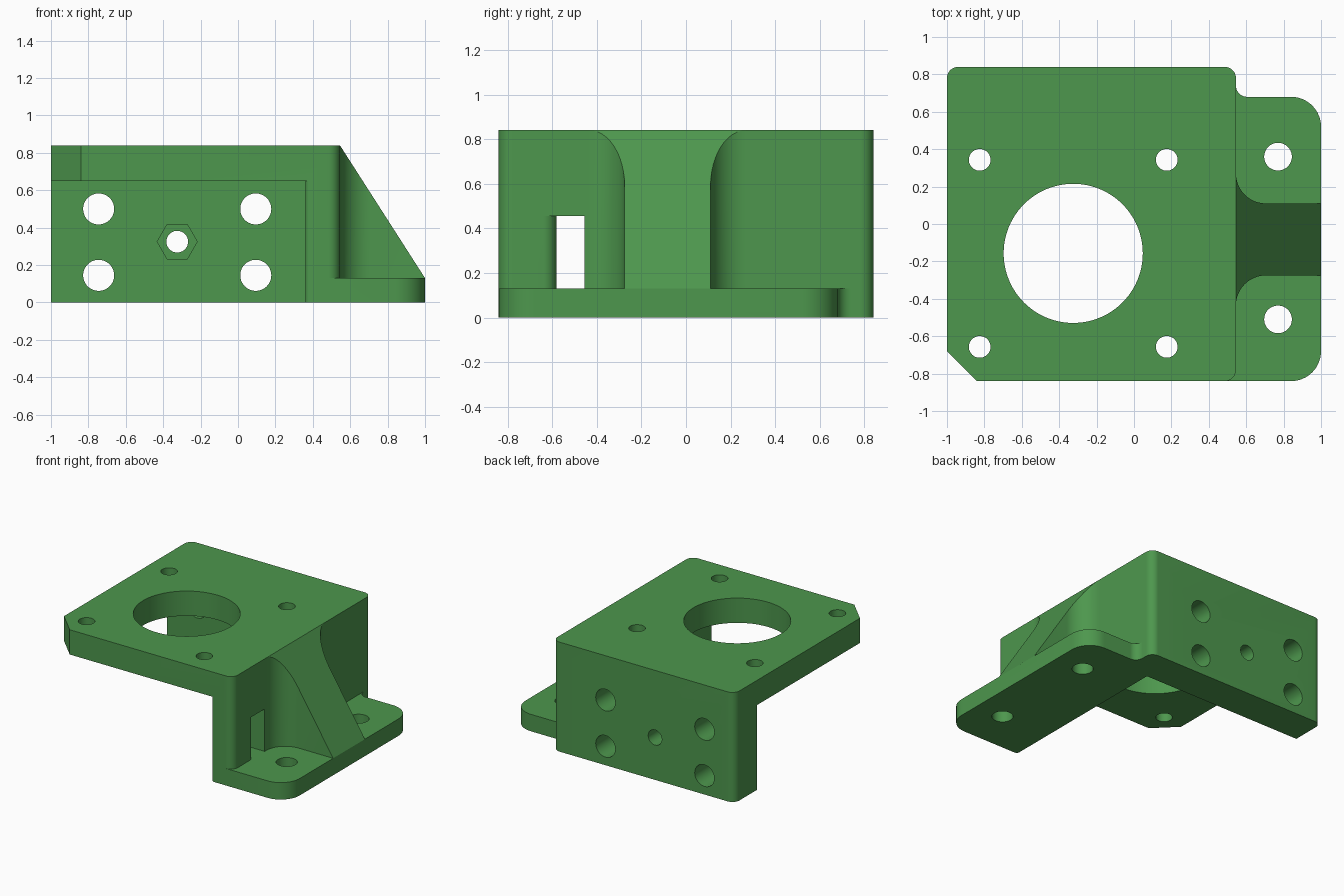
import bpy, bmesh, math
from mathutils import Vector

if "Cube" in bpy.data.objects:
    bpy.data.objects.remove(bpy.data.objects["Cube"])

green = bpy.data.materials.new("green plastic")
green.diffuse_color = (0.075, 0.31, 0.075, 1)
green.use_nodes = True
green.node_tree.nodes["Principled BSDF"].inputs["Base Color"].default_value = green.diffuse_color


def arc(cx, cy, r, start, end, n=12):
    """Points along an arc, angles in degrees."""
    angles = [math.radians(start + (end - start) * i / n) for i in range(n + 1)]
    return [(cx + r * math.cos(a), cy + r * math.sin(a)) for a in angles]


def circle(cx, cy, r, n=48):
    return arc(cx, cy, r, 0, 360, n)[:-1]


def prism(name, outline, low, high, along_y=False, slope=None):
    """Extrude an outline along z (or along y), optionally trimmed by a plane."""
    bm = bmesh.new()
    place = (lambda u, v, w: (u, w, v)) if along_y else (lambda u, v, w: (u, v, w))
    base = bm.faces.new([bm.verts.new(place(u, v, low)) for u, v in outline])
    top = bmesh.ops.extrude_face_region(bm, geom=[base])["geom"]
    moved = [g for g in top if isinstance(g, bmesh.types.BMVert)]
    bmesh.ops.translate(bm, verts=moved, vec=place(0, 0, high - low))
    if slope:
        cut = bmesh.ops.bisect_plane(bm, geom=bm.verts[:] + bm.edges[:] + bm.faces[:],
                                     plane_co=slope[0], plane_no=slope[1], clear_outer=True)
        bmesh.ops.holes_fill(bm, edges=[e for e in bm.edges if e.is_boundary])
    bmesh.ops.recalc_face_normals(bm, faces=bm.faces[:])
    mesh = bpy.data.meshes.new(name)
    bm.to_mesh(mesh)
    bm.free()
    mesh.materials.append(green)
    obj = bpy.data.objects.new(name, mesh)
    bpy.context.collection.objects.link(obj)
    return obj


def combine(target, other, operation):
    mod = target.modifiers.new(operation.lower(), 'BOOLEAN')
    mod.operation, mod.solver, mod.object = operation, 'EXACT', other
    bpy.context.view_layer.objects.active = target
    bpy.ops.object.modifier_apply(modifier=mod.name)
    bpy.data.objects.remove(other)


# Main block: chamfered front left corner, other corners rounded
W, D, H = 0.545, 0.84, 0.84
bracket = prism("motor_bracket",
                [(-1, -0.68), (-0.84, -D)] + arc(W - 0.06, -D + 0.06, 0.06, -90, 0)
                + arc(W - 0.06, D - 0.06, 0.06, 0, 90)
                + arc(-0.94, D - 0.06, 0.06, 90, 180), 0, H)

# Motor pocket under the top plate, leaving the back and right walls
combine(bracket, prism("motor_pocket",
                       [(-1.1, -0.95), (0.385, -0.95), (0.385, -D)]
                       + arc(0.385, -D + 0.025, 0.025, 270, 180, 5)
                       + [(0.36, 0.57), (-1.1, 0.57)], -0.1, 0.65), 'DIFFERENCE')

# Cable window in the right wall, rounded on its outer front edge
combine(bracket, prism("cable_window",
                       [(0.3, -0.455), (0.3, -0.58)] + arc(W - 0.06, -0.64, 0.06, 90, 0)
                       + [(0.62, -0.64), (0.62, -0.455)], 0.13, 0.455), 'DIFFERENCE')

# Foot flange with large outer corners and a small inner fillet at the back
combine(bracket, prism("foot_flange",
                       [(0.45, -D)] + arc(0.84, -D + 0.16, 0.16, -90, 0)
                       + arc(0.84, 0.52, 0.16, 0, 90)
                       + arc(W + 0.06, 0.74, 0.06, 270, 180)
                       + [(0.45, 0.74)], 0, 0.13), 'UNION')

# Sloped centre rib, flaring into the right wall
slope = (Vector((W, 0, H)), Vector((H - 0.13, 0, 1 - W)).normalized())
combine(bracket, prism("centre_rib",
                       [(0.45, -0.435)] + arc(W + 0.16, -0.435, 0.16, 180, 90)
                       + [(1, -0.275), (1, 0.11)] + arc(W + 0.16, 0.27, 0.16, 270, 180)
                       + [(0.45, 0.27)], 0.08, H, slope=slope), 'UNION')

# Large motor opening and four screw holes in the top plate
combine(bracket, prism("motor_opening", circle(-0.325, -0.157, 0.372, 96), 0.5, 1), 'DIFFERENCE')
for x in (-0.825, 0.175):
    for y in (-0.657, 0.343):
        combine(bracket, prism("motor_screw_hole", circle(x, y, 0.058), 0.5, 1), 'DIFFERENCE')

# Foot holes
for y in (-0.51, 0.36):
    combine(bracket, prism("foot_hole", circle(0.77, y, 0.074), -0.1, 0.3), 'DIFFERENCE')

# Back wall holes with a hexagonal nut pocket around the middle one
for x in (-0.745, 0.095):
    for z in (0.145, 0.5):
        combine(bracket, prism("wall_hole", circle(x, z, 0.083), 0.4, 1, True), 'DIFFERENCE')
combine(bracket, prism("nut_hole", circle(-0.325, 0.325, 0.058), 0.4, 1, True), 'DIFFERENCE')
combine(bracket, prism("nut_pocket", circle(-0.325, 0.325, 0.107, 6), 0.4, 0.67, True), 'DIFFERENCE')

# Smooth the rounded surfaces and keep the edges sharp
bpy.ops.object.select_all(action='DESELECT')
bracket.select_set(True)
bpy.context.view_layer.objects.active = bracket
bpy.ops.object.shade_smooth_by_angle(angle=math.radians(30))
